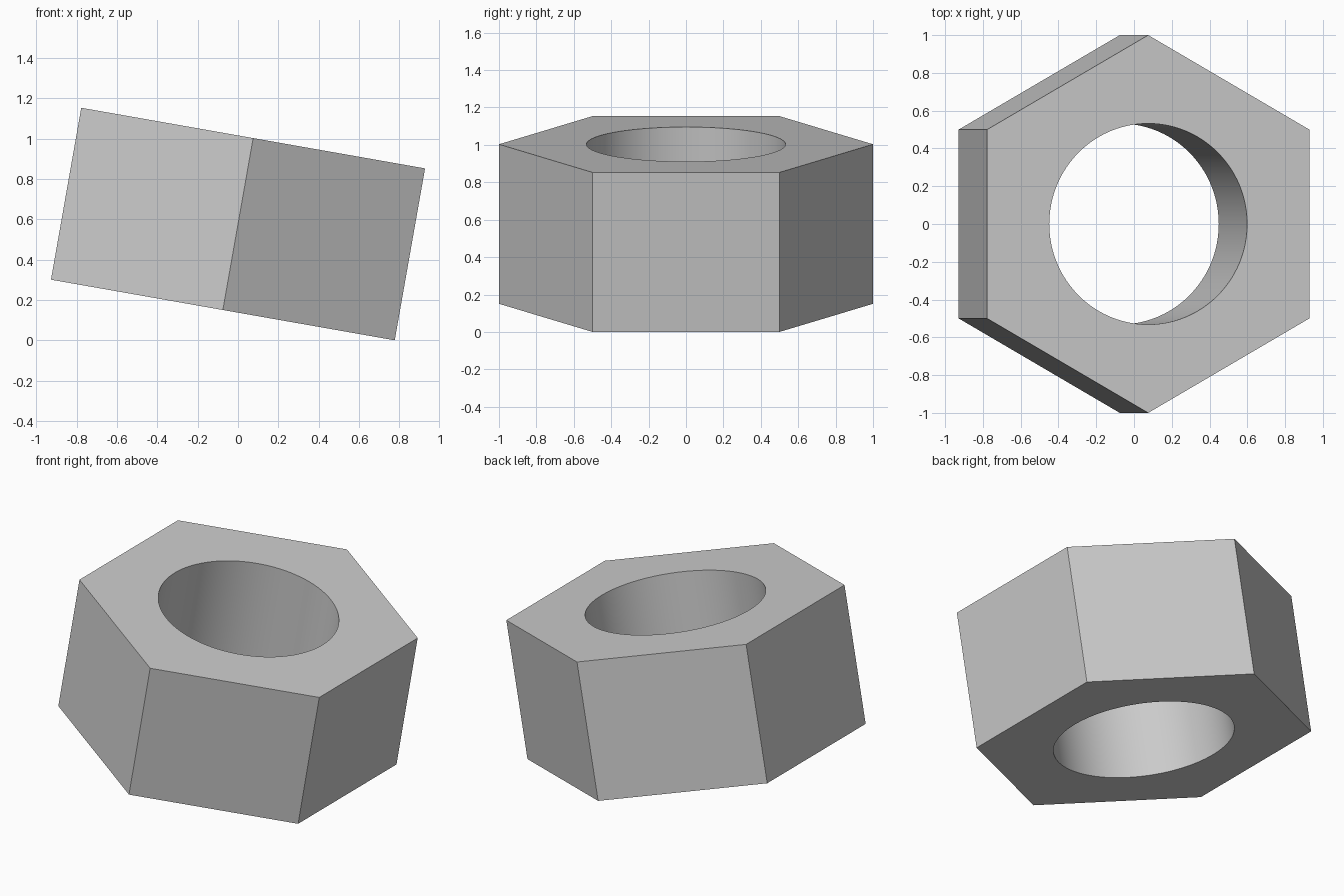
import bpy, bmesh
from math import sin, cos, pi, radians, sqrt

if "Cube" in bpy.data.objects:
    bpy.data.objects.remove(bpy.data.objects["Cube"])

OUTER, HOLE, HEIGHT, TILT = 1.0, 0.532, 0.866, radians(10)
ARC = 16                 # hole segments per hexagon side
N = 6 * ARC

bm = bmesh.new()


def ring(radius, count, z):
    return [bm.verts.new((radius * cos(pi / 6 + 2 * pi * i / count),
                          radius * sin(pi / 6 + 2 * pi * i / count), z))
            for i in range(count)]


hex_lo, hex_hi = (ring(OUTER, 6, z) for z in (-HEIGHT / 2, HEIGHT / 2))
bore_lo, bore_hi = (ring(HOLE, N, z) for z in (-HEIGHT / 2, HEIGHT / 2))

# Six flats, and the end faces split into one sector per flat
for i in range(6):
    j = (i + 1) % 6
    bm.faces.new((hex_lo[i], hex_lo[j], hex_hi[j], hex_hi[i]))
    arc = [(i * ARC + k) % N for k in range(ARC, -1, -1)]
    bm.faces.new([hex_hi[i], hex_hi[j]] + [bore_hi[k] for k in arc])
    bm.faces.new(([hex_lo[i], hex_lo[j]] + [bore_lo[k] for k in arc])[::-1])

# Round bore wall
for i in range(N):
    j = (i + 1) % N
    bm.faces.new((bore_lo[j], bore_lo[i], bore_hi[i], bore_hi[j]))

mesh = bpy.data.meshes.new("hex_nut")
bm.to_mesh(mesh)
bm.free()
nut = bpy.data.objects.new("hex_nut", mesh)
bpy.context.collection.objects.link(nut)

# Lean towards +x, resting on the lower edge
nut.rotation_euler.y = TILT
nut.location.z = (HEIGHT * cos(TILT) + sqrt(3) * OUTER * sin(TILT)) / 2

bpy.context.view_layer.objects.active = nut
nut.select_set(True)
bpy.ops.object.shade_smooth_by_angle(angle=radians(30))
